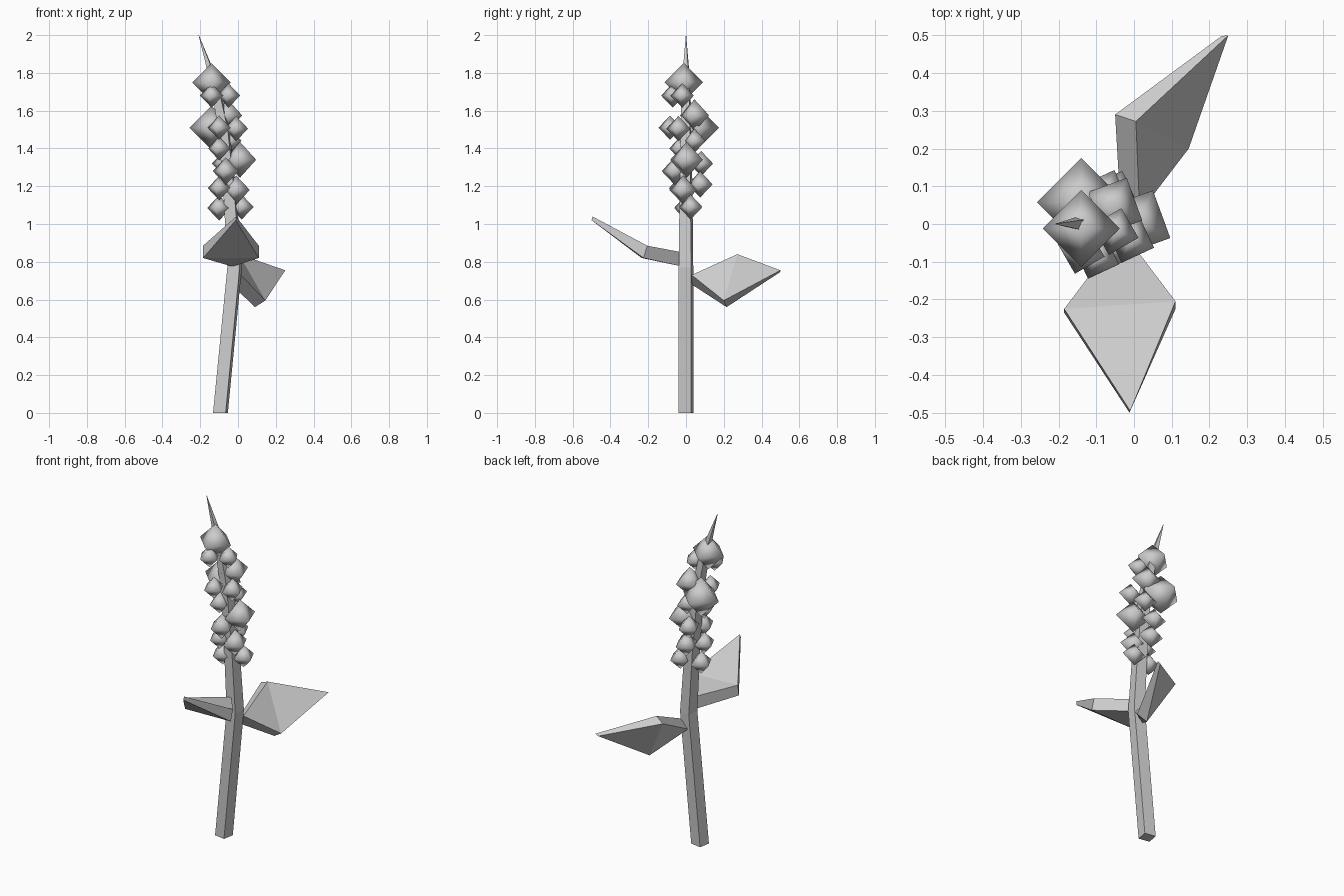
import bpy, bmesh, math
from mathutils import Vector

if "Cube" in bpy.data.objects:
    bpy.data.objects.remove(bpy.data.objects["Cube"])


def make_object(name, bm, smooth=False):
    bmesh.ops.recalc_face_normals(bm, faces=bm.faces)
    for f in bm.faces:
        f.smooth = smooth
    mesh = bpy.data.meshes.new(name)
    bm.to_mesh(mesh)
    bm.free()
    obj = bpy.data.objects.new(name, mesh)
    bpy.context.collection.objects.link(obj)
    return obj


def stem(path):
    """Square tube swept along (x, z, radius) points, closed at both ends."""
    bm = bmesh.new()
    rings = []
    for x, z, r in path:
        angles = [math.radians(-55 + 90 * i) for i in range(4)]
        rings.append([bm.verts.new((x + r * math.cos(a), r * math.sin(a), z)) for a in angles])
    for a, b in zip(rings, rings[1:]):
        for i in range(4):
            j = (i + 1) % 4
            bm.faces.new((a[i], a[j], b[j], b[i]))
    bm.faces.new(rings[0])
    bm.faces.new(rings[-1])
    return make_object("stem", bm)


def leaf(name, outer, inner):
    """Thick kite (base, side, tip, side) folded across its widest line."""
    bm = bmesh.new()
    o = [bm.verts.new(p) for p in outer]
    n = [bm.verts.new(p) for p in inner]
    for k in (o, n):
        bm.faces.new((k[0], k[1], k[3]))
        bm.faces.new((k[1], k[2], k[3]))
    for i in range(4):
        j = (i + 1) % 4
        bm.faces.new((o[i], o[j], n[j], n[i]))
    return make_object(name, bm)


def bud(index, x, y, z, r, turn):
    """Smooth-shaded octahedron."""
    bm = bmesh.new()
    t = math.radians(turn)
    c = Vector((x, y, z))
    ring = [bm.verts.new(c + Vector((r * math.cos(t + i * math.pi / 2),
                                     r * math.sin(t + i * math.pi / 2), 0))) for i in range(4)]
    for s in (-r, r):
        pole = bm.verts.new(c + Vector((0, 0, s)))
        for i in range(4):
            bm.faces.new((ring[i], ring[(i + 1) % 4], pole))
    return make_object(f"flower_bud_{index:02d}", bm, smooth=True)


# Stem with a bend at the leaves and a pointed tip
stem([(-0.093, 0, 0.048), (-0.018, 0.77, 0.047), (-0.042, 1.15, 0.042),
      (-0.075, 1.5, 0.036), (-0.125, 1.75, 0.027), (-0.208, 2.0, 0.001)])

# Front leaf
leaf("front_leaf",
     [(-0.03, -0.02, 0.85), (-0.185, -0.225, 0.885), (-0.01, -0.495, 1.04), (0.11, -0.205, 0.885)],
     [(-0.03, -0.02, 0.775), (-0.185, -0.235, 0.82), (-0.012, -0.5, 1.02), (0.11, -0.225, 0.82)])

# Back leaf, turned on edge
leaf("back_leaf",
     [(0.015, 0.03, 0.73), (0.005, 0.272, 0.84), (0.25, 0.5, 0.755), (0.145, 0.2, 0.595)],
     [(-0.035, 0.03, 0.68), (-0.05, 0.29, 0.815), (0.232, 0.498, 0.745), (0.09, 0.215, 0.56)])

# Flower buds up the spike: x, y, z, radius, turn
buds = [
    (-0.14, -0.012, 1.75, 0.102, 0), (-0.14, -0.07, 1.68, 0.064, -15),
    (-0.05, -0.02, 1.68, 0.064, -15), (-0.14, 0.058, 1.51, 0.117, 0),
    (-0.055, 0.045, 1.575, 0.085, -25), (-0.1, -0.085, 1.51, 0.064, -20),
    (-0.01, -0.04, 1.505, 0.067, -20), (-0.1, -0.03, 1.4, 0.064, -25),
    (-0.04, 0.045, 1.44, 0.064, -25), (0.01, 0.003, 1.34, 0.095, -25),
    (-0.065, -0.06, 1.28, 0.073, -20), (-0.075, 0.08, 1.32, 0.067, -20),
    (-0.1, -0.03, 1.19, 0.064, -20), (-0.01, -0.015, 1.18, 0.077, -20),
    (-0.055, 0.075, 1.21, 0.07, -20), (-0.1, 0.0, 1.085, 0.067, -20),
    (0.02, 0.025, 1.09, 0.066, -20),
]
for i, b in enumerate(buds, 1):
    bud(i, *b)
